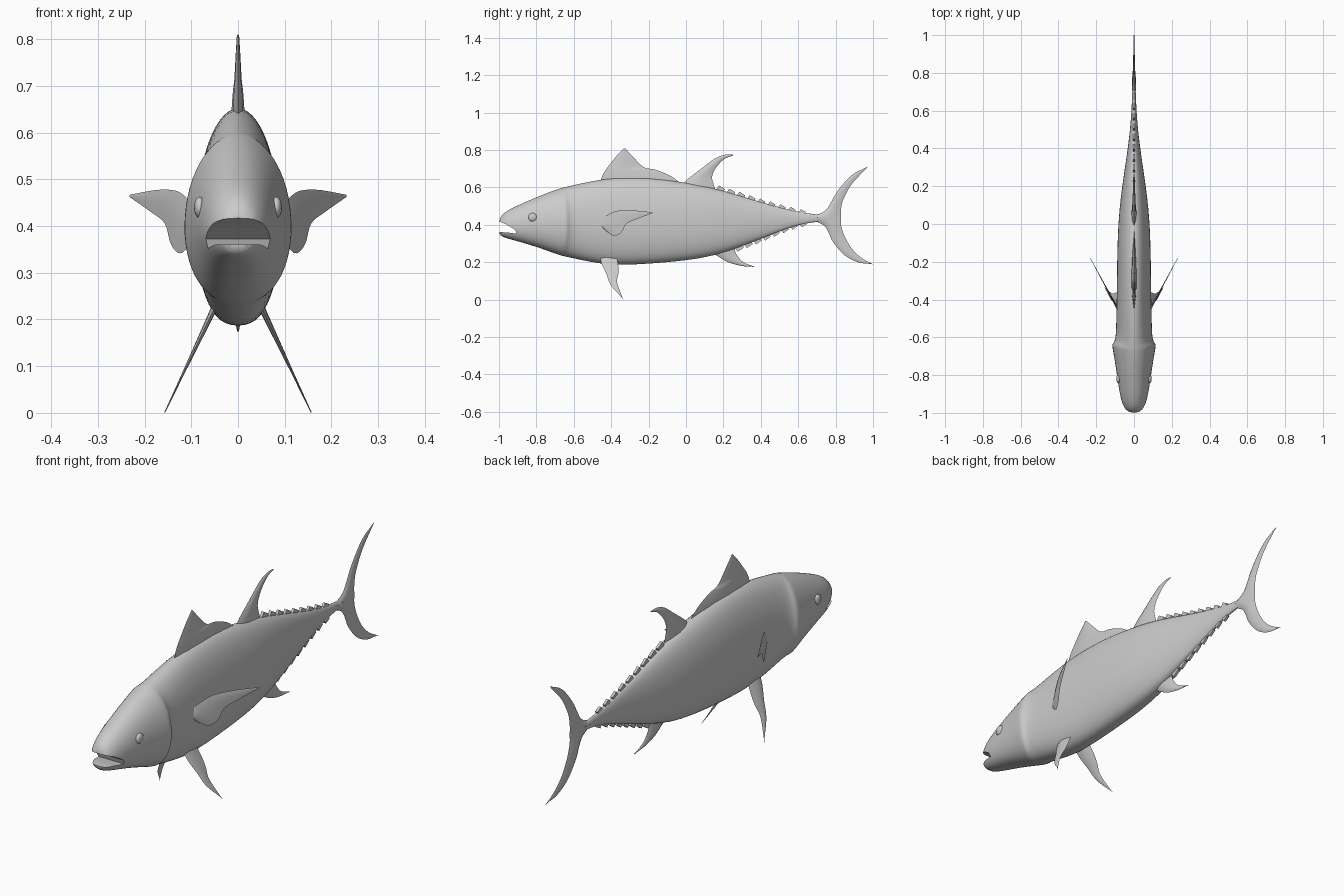
import bpy, bmesh, math
from mathutils import Vector

if "Cube" in bpy.data.objects:
    bpy.data.objects.remove(bpy.data.objects["Cube"])


def make(name, verts, faces, angle=35):
    mesh = bpy.data.meshes.new(name)
    bm = bmesh.new()
    vs = [bm.verts.new(v) for v in verts]
    for f in faces:
        bm.faces.new([vs[i] for i in f])
    bmesh.ops.remove_doubles(bm, verts=bm.verts, dist=0.0003)
    bmesh.ops.recalc_face_normals(bm, faces=bm.faces)
    bm.to_mesh(mesh)
    bm.free()
    ob = bpy.data.objects.new(name, mesh)
    bpy.context.collection.objects.link(ob)
    smooth(ob, angle)
    return ob


def smooth(ob, angle):
    bpy.ops.object.select_all(action='DESELECT')
    ob.select_set(True)
    bpy.context.view_layer.objects.active = ob
    bpy.ops.object.shade_smooth_by_angle(angle=math.radians(angle))


def loft(name, rings, angle=35):
    n = len(rings[0])
    verts = [v for r in rings for v in r]
    faces = [(i * n + k, i * n + (k + 1) % n, (i + 1) * n + (k + 1) % n, (i + 1) * n + k)
             for i in range(len(rings) - 1) for k in range(n)]
    faces += [tuple(range(n)), tuple(range(len(verts) - n, len(verts)))]
    return make(name, verts, faces, angle)


def spline(pts, steps=4):
    p = [Vector(q) for q in pts]
    p = [2 * p[0] - p[1]] + p + [2 * p[-1] - p[-2]]
    out = []
    for i in range(1, len(p) - 2):
        a, b, c, d = p[i - 1:i + 3]
        for s in range(steps):
            t = s / steps
            out.append(0.5 * (2 * b + (c - a) * t + (2 * a - 5 * b + 4 * c - d) * t * t
                              + (3 * b - a - 3 * c + d) * t ** 3))
    return out + [p[-2]]


def fin(name, lead, trail, thick, side=lambda y, z: 0, sign=1):
    """Blade with a lens section, lofted between leading and trailing edges (y, z)."""
    a, b = spline(lead), spline(trail)
    rings = []
    for i, (l, t) in enumerate(zip(a, b)):
        w = thick * (1 - 0.85 * i / (len(a) - 1))
        ring = []
        for f, k in ((0, 0), (0.2, 0.8), (0.45, 1), (0.75, 0.6),
                     (1, 0.1), (0.75, -0.6), (0.45, -1), (0.2, -0.8)):
            q = l.lerp(t, f)
            ring.append((sign * (side(q.x, q.y) + k * w), q.x, q.y))
        rings.append(ring)
    return loft(name, rings, 50)


# Body: y, top z, bottom z, half width
stations = [
    (-1.0, .425, .35, .03), (-.985, .455, .337, .046), (-.95, .480, .325, .063),
    (-.9, .505, .312, .076), (-.8, .548, .282, .091), (-.72, .578, .255, .104),
    (-.665, .594, .238, .116), (-.65, .599, .234, .116), (-.637, .602, .231, .098),
    (-.55, .625, .209, .095), (-.45, .645, .189, .093), (-.35, .655, .183, .091),
    (-.2, .655, .19, .09), (0, .628, .207, .085), (.15, .598, .233, .07),
    (.28, .56, .277, .051), (.4, .522, .324, .033), (.5, .495, .364, .021),
    (.6, .47, .400, .013), (.68, .456, .415, .010), (.76, .452, .42, .007)]
rings = []
for y, top, bot, w in stations:
    zc = bot + 0.45 * (top - bot)
    ring = []
    for k in range(28):
        a = 2 * math.pi * k / 28
        c, s = math.cos(a), math.sin(a)
        x = w * math.copysign(abs(c) ** (1.0 if s > 0 else 0.78), c)
        bend = 0.035 * math.exp(-((y + .645) / .08) ** 2) * (abs(c) - 0.5)
        ring.append((x, y + bend, zc + s * ((top - zc) if s > 0 else (zc - bot))))
    rings.append(ring)
body = loft("body", rings, 60)

# Open mouth, cut across the snout
outline = [(-.905, .352), (-.912, .372), (-.935, .387), (-.965, .405), (-1.06, .44),
           (-1.06, .362), (-.96, .36)]
cutter = loft("mouth_cutter", [[(x, y, z) for y, z in outline] for x in (-.2, .2)])
cutter.hide_render = True
cutter.hide_set(True)
bpy.context.view_layer.objects.active = body
sub = body.modifiers.new("smooth", 'SUBSURF')
sub.levels = sub.render_levels = 1
cut = body.modifiers.new("mouth", 'BOOLEAN')
cut.object, cut.operation, cut.solver = cutter, 'DIFFERENCE', 'EXACT'
for m in ("smooth", "mouth"):
    bpy.ops.object.modifier_apply(modifier=m)
bpy.data.objects.remove(cutter)
smooth(body, 40)

# Dorsal, anal and tail fins
fin("first_dorsal_fin",
    [(-.46, .61), (-.45, .655), (-.432, .69), (-.41, .72), (-.37, .77), (-.332, .81)],
    [(.0, .60), (-.08, .66), (-.165, .695), (-.225, .708), (-.28, .76), (-.325, .808)], .016)
fin("second_dorsal_fin",
    [(-.03, .60), (.01, .645), (.075, .695), (.155, .755), (.21, .775), (.25, .775)],
    [(.16, .58), (.145, .625), (.14, .66), (.16, .705), (.205, .752), (.25, .77)], .014)
fin("anal_fin",
    [(.12, .26), (.17, .232), (.225, .20), (.30, .18), (.37, .175)],
    [(.26, .30), (.262, .265), (.272, .24), (.305, .202), (.37, .174)], .013)
fin("tail_upper_lobe",
    [(.66, .44), (.74, .472), (.775, .52), (.81, .58), (.885, .665), (.97, .71)],
    [(.83, .42), (.828, .47), (.833, .51), (.845, .545), (.888, .62), (.968, .705)], .011)
fin("tail_lower_lobe",
    [(.66, .435), (.735, .398), (.762, .36), (.785, .31), (.845, .24), (.92, .20), (1.0, .19)],
    [(.83, .45), (.828, .41), (.835, .375), (.85, .335), (.885, .275), (.935, .226), (1.0, .188)],
    .011)

# Paired fins and eyes
for sign, label in ((1, "left"), (-1, "right")):
    fin(label + "_pectoral_fin",
        [(-.475, .405), (-.44, .44), (-.39, .468), (-.35, .477), (-.28, .477), (-.18, .467)],
        [(-.46, .395), (-.39, .343), (-.345, .36), (-.32, .405), (-.265, .43), (-.18, .462)],
        .007, lambda y, z: .086 + .54 * (y + .45), sign)
    fin(label + "_pelvic_fin",
        [(-.46, .23), (-.45, .19), (-.425, .135), (-.40, .075), (-.335, .003)],
        [(-.37, .23), (-.362, .18), (-.362, .135), (-.368, .09), (-.335, .0)],
        .008, lambda y, z: .06 + .475 * (.205 - z), sign)
    bpy.ops.mesh.primitive_uv_sphere_add(segments=20, ring_count=12, radius=1,
                                         location=(sign * .082, -.82, .44))
    eye = bpy.context.object
    eye.name = label + "_eye"
    eye.scale = (.012, .023, .023)
    smooth(eye, 60)


# Finlets along back and belly
def edge_z(y, col):
    for p, q in zip(stations, stations[1:]):
        if p[0] <= y <= q[0]:
            return p[col] + (q[col] - p[col]) * (y - p[0]) / (q[0] - p[0])


def finlets(name, count, y0, y1, col, up):
    for i in range(count):
        y = y0 + (y1 - y0) * i / (count - 1)
        size = 1 - 0.2 * i / (count - 1)
        z = edge_z(y, col)
        quad = [(-.012, -.02), (.012, .020), (.044, .010), (.03, -.02)]
        slope = (edge_z(y + .04, col) - z) / .04
        pts = [(y + a * size, z + slope * a + up * b * size) for a, b in quad]
        loft(f"{name}_{i + 1}", [[(x, *p) for p in pts] for x in (-.006, .006)], 20)


finlets("back_finlet", 9, .165, .605, 1, 1)
finlets("belly_finlet", 8, .265, .61, 2, -1)
